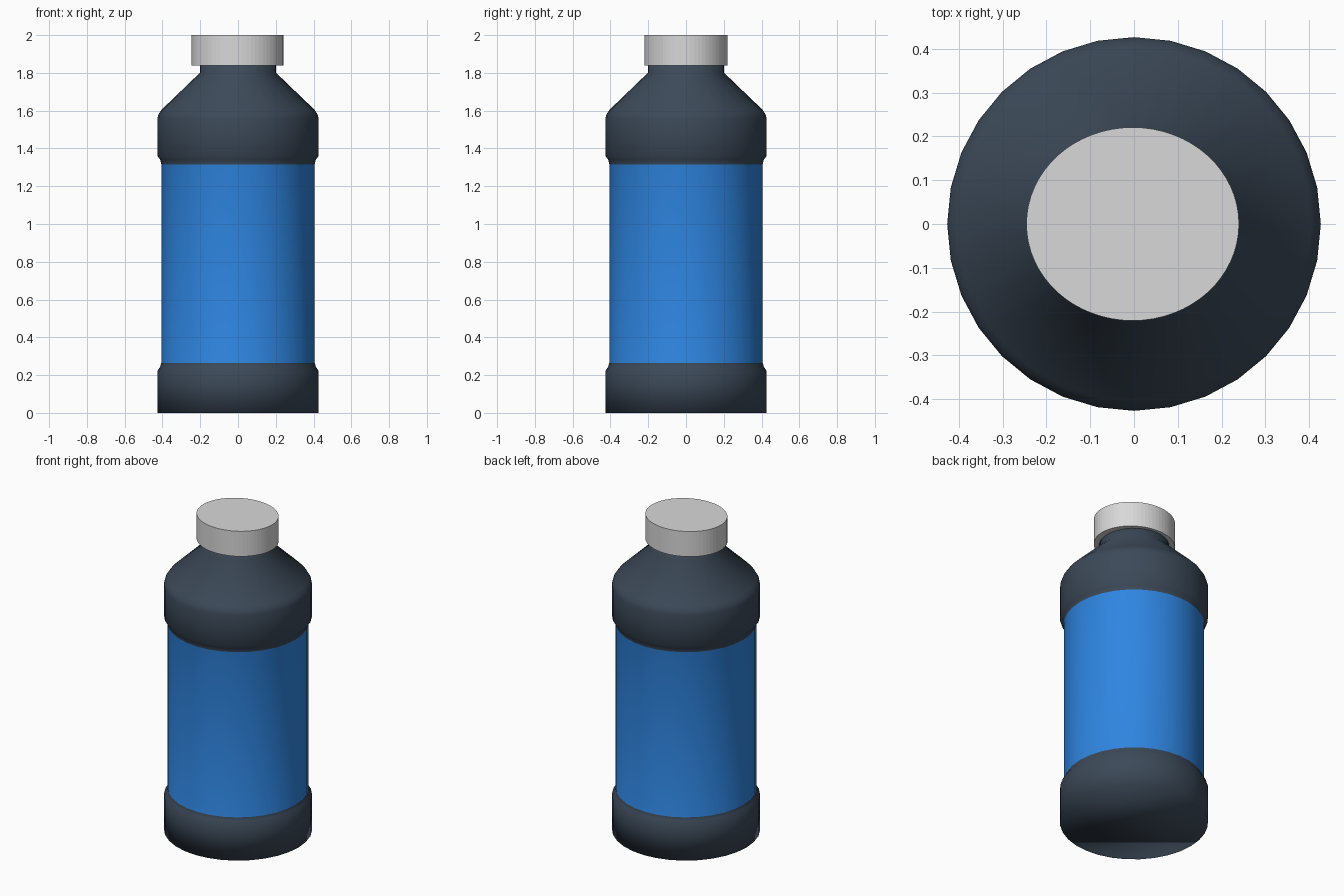
import bpy
import bmesh
from math import cos, sin, tau


def material(name, color, roughness=0.5):
    mat = bpy.data.materials.new(name)
    mat.use_nodes = True
    mat.diffuse_color = (*color, 1)
    bsdf = mat.node_tree.nodes["Principled BSDF"]
    bsdf.inputs["Base Color"].default_value = (*color, 1)
    bsdf.inputs["Roughness"].default_value = roughness
    return mat


def lathe(name, profile, sides, mats, scale=(1, 1), center_x=0.0):
    """Revolve a (radius, height) profile around z and close both ends."""
    bm = bmesh.new()
    rings = []
    for radius, z in profile:
        rings.append([
            bm.verts.new((center_x + radius * scale[0] * cos(tau * i / sides),
                          radius * scale[1] * sin(tau * i / sides), z))
            for i in range(sides)])
    for low, high in zip(rings, rings[1:]):
        for i in range(sides):
            j = (i + 1) % sides
            bm.faces.new((low[i], low[j], high[j], high[i]))
    bm.faces.new(rings[0][::-1])
    bm.faces.new(rings[-1])
    mesh = bpy.data.meshes.new(name)
    bm.to_mesh(mesh)
    bm.free()
    for mat in mats:
        mesh.materials.append(mat)
    obj = bpy.data.objects.new(name, mesh)
    bpy.context.collection.objects.link(obj)
    return obj


cube = bpy.data.objects.get("Cube")
if cube:
    bpy.data.objects.remove(cube, do_unlink=True)

slate = material("dark slate plastic", (0.045, 0.067, 0.098))
blue = material("blue label", (0.028, 0.235, 0.75))
silver = material("light grey cap", (0.69, 0.69, 0.69))

# Bottle body: base, recessed label band, shoulder and neck
LABEL_LOW, LABEL_HIGH = 0.265, 1.315
body = lathe("bottle_body", [
    (0.427, 0.0), (0.427, 0.222), (0.412, 0.245),
    (0.406, LABEL_LOW), (0.406, LABEL_HIGH),
    (0.412, 1.34), (0.427, 1.36),
    (0.427, 1.56), (0.421, 1.58), (0.405, 1.605),
    (0.202, 1.80), (0.202, 1.90),
], 32, [slate, blue])

# Smooth body, with the label band coloured by height
for face in body.data.polygons:
    face.use_smooth = True
    if LABEL_LOW < face.center.z < LABEL_HIGH:
        face.material_index = 1

# Flat-sided, slightly oval screw cap
lathe("screw_cap", [(1, 1.84), (1, 2.0)], 64, [silver],
      scale=(0.243, 0.221), center_x=-0.003)
